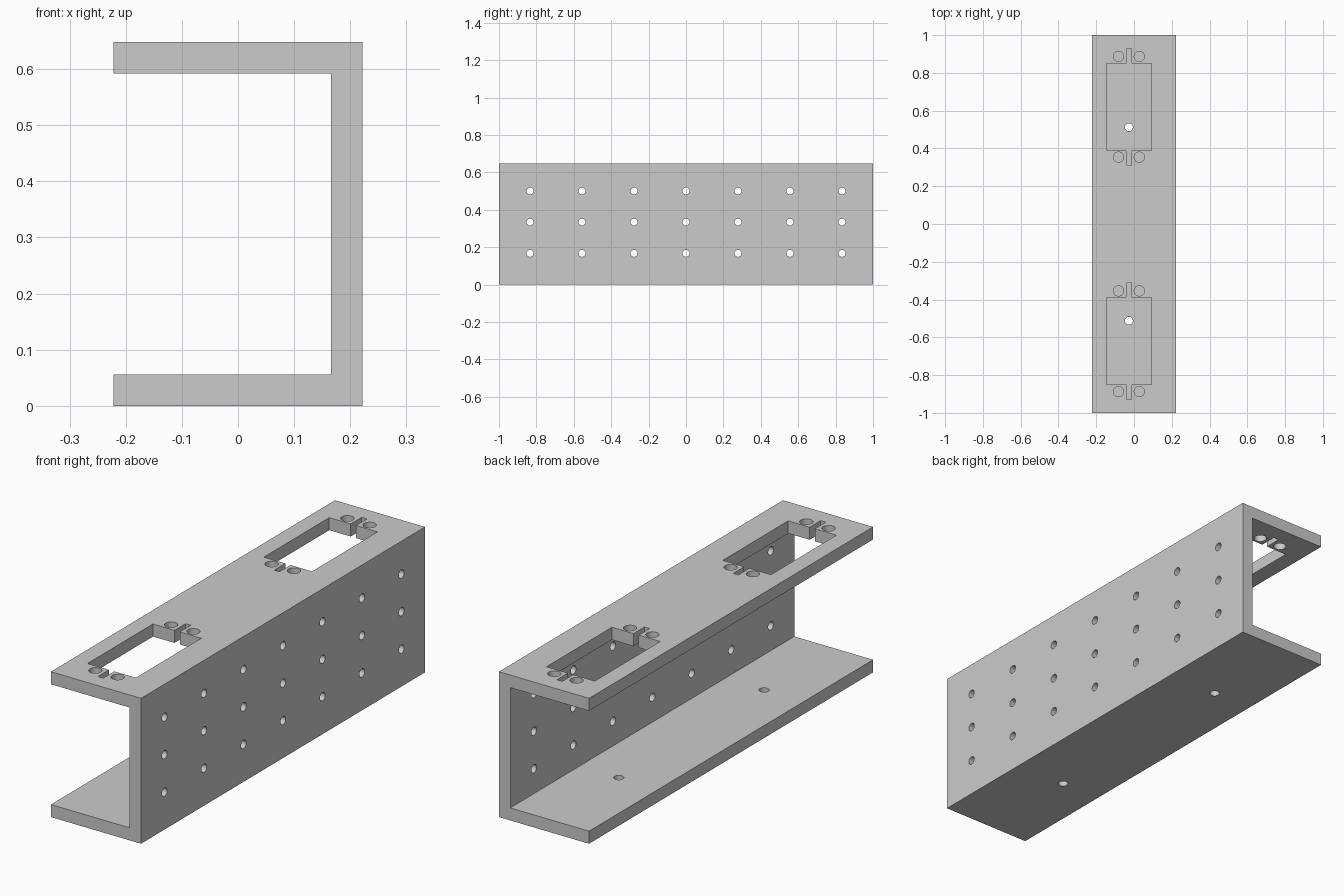
import bpy, bmesh
from mathutils import Matrix, Vector

cube = bpy.data.objects.get("Cube")
if cube:
    bpy.data.objects.remove(cube, do_unlink=True)

WIDTH, HEIGHT, LENGTH, WALL = 0.444, 0.648, 2.0, 0.056
OPENING_X = -0.027        # centre line of the openings in the flanges

grey = bpy.data.materials.new("plain grey")
grey.use_nodes = True
grey.diffuse_color = (0.6, 0.6, 0.6, 1)
grey.node_tree.nodes["Principled BSDF"].inputs["Base Color"].default_value = (0.6, 0.6, 0.6, 1)


def extrude_profile(bm, points, offset):
    """Make a closed solid by sweeping a flat outline along offset."""
    face = bm.faces.new([bm.verts.new(p) for p in points])
    swept = bmesh.ops.extrude_face_region(bm, geom=[face], use_keep_orig=True)
    verts = [g for g in swept["geom"] if isinstance(g, bmesh.types.BMVert)]
    bmesh.ops.translate(bm, verts=verts, vec=offset)


def add_pin(bm, centre, radius, axis="Z"):
    """Round cutter, long enough to pass through one wall."""
    turn = Matrix.Rotation(1.5707963, 4, "Y") if axis == "X" else Matrix()
    bmesh.ops.create_cone(bm, cap_ends=True, segments=32, radius1=radius, radius2=radius,
                          depth=WALL * 2, matrix=Matrix.Translation(centre) @ turn)


def finish(bm, name):
    bmesh.ops.recalc_face_normals(bm, faces=bm.faces)
    mesh = bpy.data.meshes.new(name)
    bm.to_mesh(mesh)
    bm.free()
    mesh.materials.append(grey)
    obj = bpy.data.objects.new(name, mesh)
    bpy.context.collection.objects.link(obj)
    return obj


# C-shaped channel, open towards -x
bm = bmesh.new()
hw = WIDTH / 2
outline = [(-hw, 0), (hw, 0), (hw, HEIGHT), (-hw, HEIGHT), (-hw, HEIGHT - WALL),
           (hw - WALL, HEIGHT - WALL), (hw - WALL, WALL), (-hw, WALL)]
extrude_profile(bm, [(x, -LENGTH / 2, z) for x, z in outline], Vector((0, LENGTH, 0)))
channel = finish(bm, "channel_bracket")

cut = bmesh.new()
top_z = HEIGHT - WALL / 2
for side in (-1, 1):
    # Rectangular window with a narrow cable slot at each end
    cy = side * 0.6205
    win_x, win_y, slot_x, slot_y = 0.119, 0.2305, 0.013, 0.308
    half = [(win_x, -win_y), (win_x, win_y), (slot_x, win_y), (slot_x, slot_y)]
    half = [(slot_x, -slot_y), (slot_x, -win_y)] + half
    window = half + [(-x, y) for x, y in reversed(half)]
    extrude_profile(cut, [(OPENING_X + x, cy + y, top_z - WALL) for x, y in window],
                    Vector((0, 0, WALL * 2)))
    # Screw holes either side of each slot
    for sx in (-1, 1):
        for sy in (-1, 1):
            add_pin(cut, (OPENING_X + sx * 0.055, cy + sy * 0.2665, top_z), 0.027)
    # Mounting hole in the bottom flange
    add_pin(cut, (OPENING_X, side * 0.512, WALL / 2), 0.021)

# Grid of holes in the tall web
for column in range(-3, 4):
    for row in (1, 2, 3):
        add_pin(cut, (hw - WALL / 2, column * 0.278, row * 0.167), 0.0185, "X")
cutter = finish(cut, "opening_cutter")
cutter.hide_render = True

# Cut all openings, then discard the cutter
boolean = channel.modifiers.new("openings", "BOOLEAN")
boolean.operation = "DIFFERENCE"
boolean.solver = "EXACT"
boolean.object = cutter
bpy.context.view_layer.objects.active = channel
channel.select_set(True)
bpy.ops.object.modifier_apply(modifier=boolean.name)
bpy.data.objects.remove(cutter, do_unlink=True)
bpy.ops.object.shade_smooth_by_angle()
